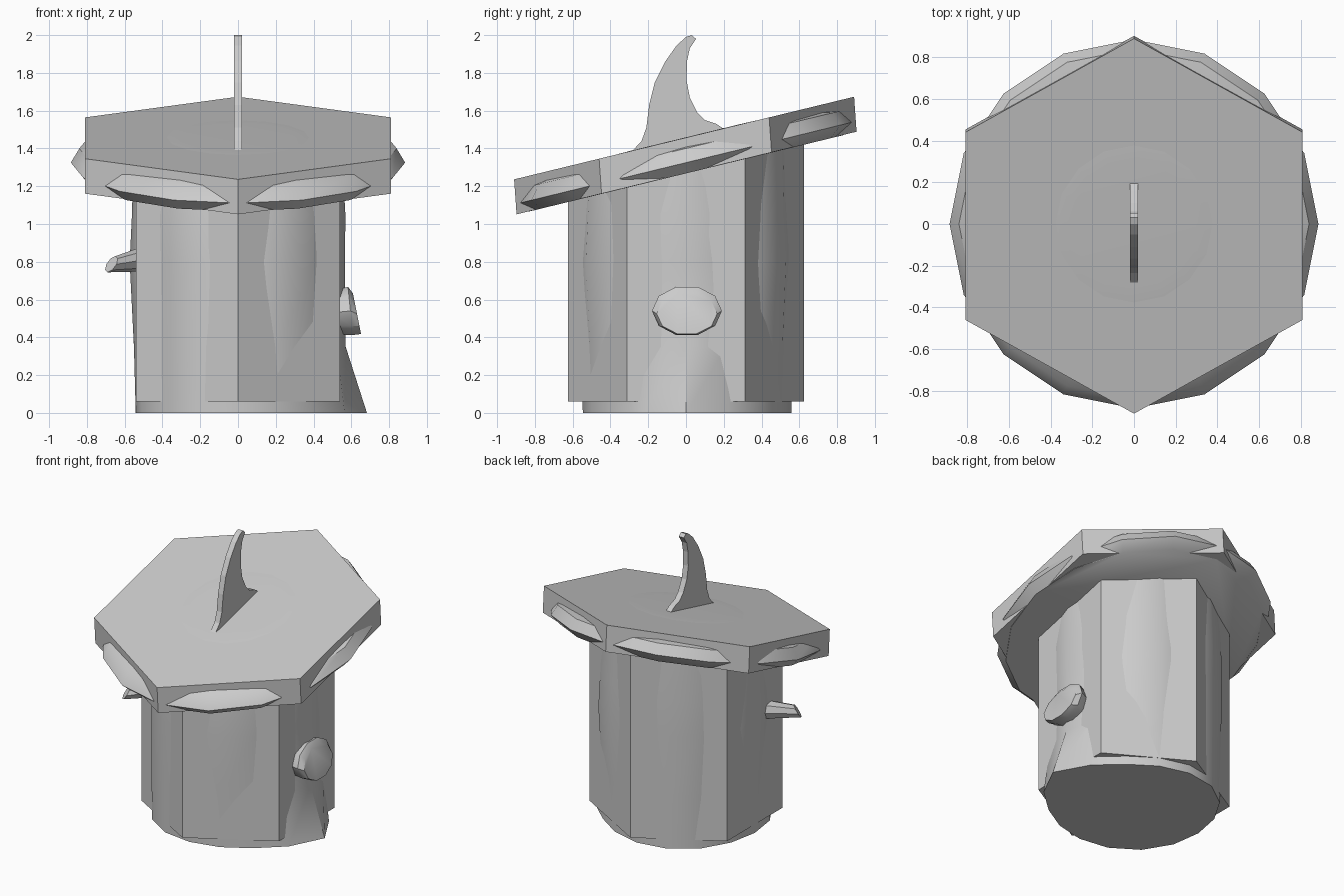
import bpy, bmesh
from math import sin, cos, pi, exp, radians
from mathutils import Vector

if "Cube" in bpy.data.objects:
    bpy.data.objects.remove(bpy.data.objects["Cube"])

SLOPE = 0.243  # rise of the tilted dial along y


def make(name, rings, smooth=False):
    """Bridge a stack of rings (bottom to top) into a closed solid."""
    bm = bmesh.new()
    loops = [[bm.verts.new(p) for p in r] for r in rings]
    for a, b in zip(loops, loops[1:]):
        n = len(a)
        for i in range(n):
            j = (i + 1) % n
            bm.faces.new((a[i], a[j], b[j], b[i]))
    bm.faces.new(loops[0][::-1])
    bm.faces.new(loops[-1])
    bmesh.ops.recalc_face_normals(bm, faces=bm.faces)
    me = bpy.data.meshes.new(name)
    bm.to_mesh(me)
    bm.free()
    ob = bpy.data.objects.new(name, me)
    bpy.context.collection.objects.link(ob)
    if smooth:
        bpy.ops.object.select_all(action='DESELECT')
        ob.select_set(True)
        bpy.context.view_layer.objects.active = ob
        bpy.ops.object.shade_smooth_by_angle(angle=radians(40))
    return ob


def ring(n, r, z, slope=0.0, phase=0.0, dy=0.0):
    pts = []
    for i in range(n):
        a = phase + 2 * pi * i / n
        y = r * sin(a)
        pts.append((r * cos(a), y + dy, z + slope * y))
    return pts


def stub(name, sections, n=10):
    """Tapered stub: sections are (centre, axis, radius sideways, radius upward)."""
    rings = []
    for c, axis, rs, ru in sections:
        d = Vector(axis).normalized()
        side = Vector((0, 0, 1)).cross(d).normalized()
        up = d.cross(side)
        rings.append([Vector(c) + side * rs * cos(2 * pi * i / n)
                      + up * ru * sin(2 * pi * i / n) for i in range(n)])
    return make(name, rings, True)


# hexagonal trunk and tilted hexagonal dial
make("trunk_planks", [ring(6, 0.625, 0.06, 0, pi / 2),
                      ring(6, 0.625, 1.33, SLOPE, pi / 2)])
make("dial_plate", [ring(6, 0.90, 1.27, SLOPE, pi / 2, 0.003),
                    ring(6, 0.90, 1.455, SLOPE, pi / 2, -0.01)]).scale.x = 1.039

# round stump core with a root flare on the right
def core_ring(z, r, flare, wobble):
    pts = []
    for i in range(16):
        a = 2 * pi * i / 16
        d = min(a, 2 * pi - a)
        rr = r + flare * exp(-(d / 0.42) ** 2) + wobble * cos(3 * a + 0.5)
        zz = z + (SLOPE * rr * sin(a) if z > 1.2 else 0)
        pts.append((rr * cos(a), rr * sin(a), zz))
    return pts

make("trunk_core", [core_ring(0, 0.552, 0.12, 0.012),
                    core_ring(0.35, 0.558, 0.005, 0.008),
                    core_ring(0.8, 0.57, 0, -0.004),
                    core_ring(1.05, 0.565, 0, 0.004),
                    core_ring(1.3, 0.555, 0, 0.0)], True)

# bulging round slab whose rim pokes through the dial
make("dial_bark", [ring(16, r, z, SLOPE) for r, z in
                   ((0.83, 1.268), (0.885, 1.325), (0.84, 1.40), (0.64, 1.452), (0.3, 1.459))],
     True)

# curved dial fin
fin = [(-0.29, 1.36), (-0.29, 1.38), (-0.235, 1.44), (-0.21, 1.51), (-0.195, 1.63),
       (-0.165, 1.75), (-0.11, 1.86), (-0.05, 1.945), (0.0, 1.99), (0.03, 2.0),
       (0.053, 1.98), (0.02, 1.93), (0.005, 1.86), (0.003, 1.76), (0.02, 1.67),
       (0.06, 1.59), (0.1, 1.55), (0.16, 1.53), (0.205, 1.50), (0.205, 1.46)]
make("dial_fin", [[(x, y, z) for y, z in fin] for x in (-0.02, 0.02)])

# knot on the right, cut branch on the left
stub("knot", [((0.50, 0, 0.53), (1, 0, 0), 0.15, 0.12),
              ((0.595, 0.005, 0.54), (1, 0, 0.1), 0.185, 0.135),
              ((0.63, 0.005, 0.525), (1, 0, 0.2), 0.16, 0.115)])
stub("branch", [((-0.45, -0.10, 0.825), (-0.8, -0.6, 0), 0.075, 0.075),
                ((-0.67, -0.30, 0.787), (-0.8, -0.6, 0.6), 0.045, 0.05)], 8)
